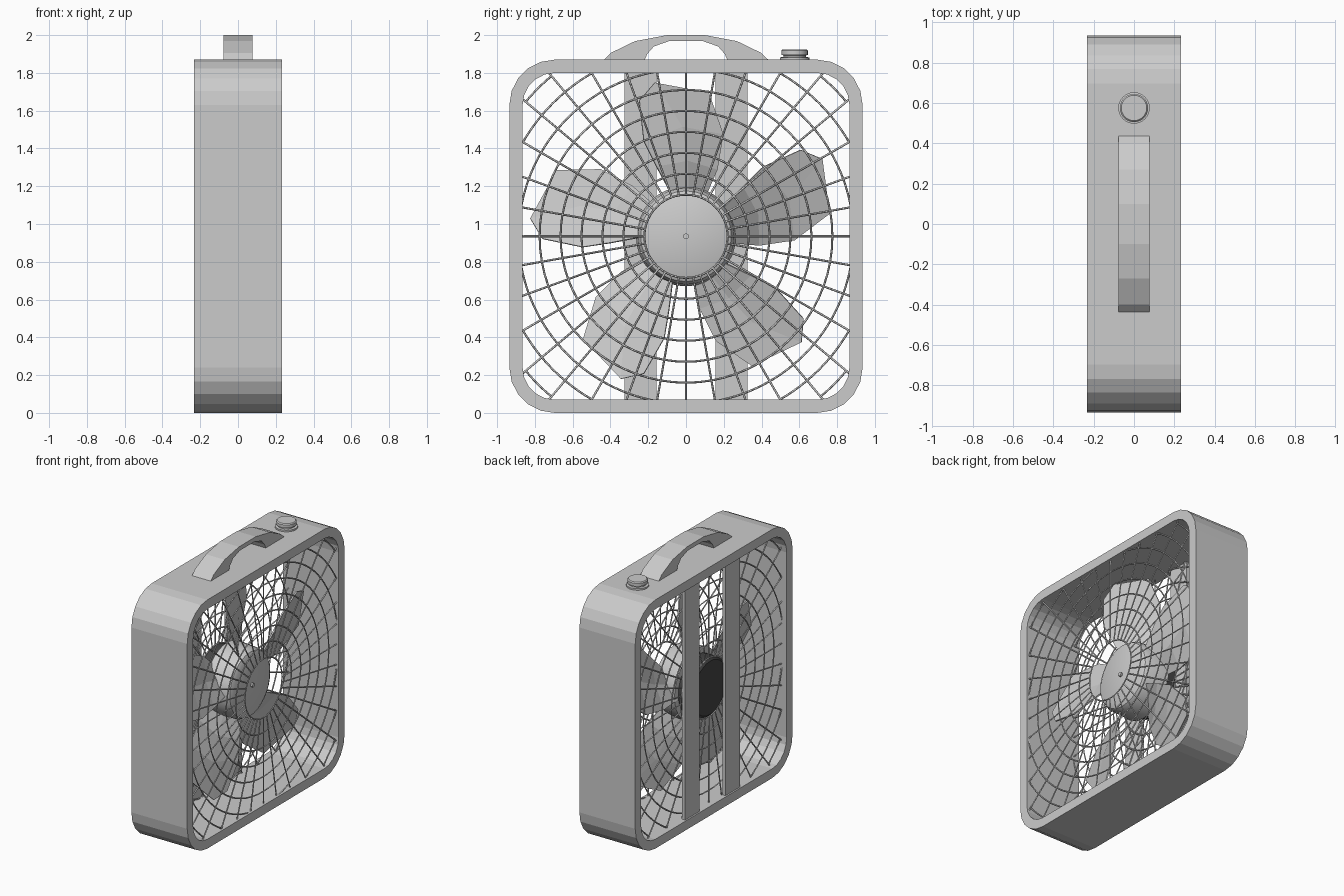
import bpy, bmesh, math
from math import sin, cos, pi, radians

if "Cube" in bpy.data.objects:
    bpy.data.objects.remove(bpy.data.objects["Cube"])

CZ = 0.935            # height of the fan axis
IN, IR = 0.865, 0.17  # inner half size and corner radius of the frame


def make(name, bm, mat=None):
    bmesh.ops.recalc_face_normals(bm, faces=bm.faces)
    me = bpy.data.meshes.new(name)
    bm.to_mesh(me)
    bm.free()
    ob = bpy.data.objects.new(name, me)
    bpy.context.collection.objects.link(ob)
    if mat:
        me.materials.append(mat)
    return ob


def rounded(half, rad, n=5):
    pts = []
    for q in range(4):
        a0 = q * pi / 2
        c = half - rad
        cx = c if q in (0, 3) else -c
        cy = c if q < 2 else -c
        for i in range(n + 1):
            a = a0 + i / n * pi / 2
            pts.append((cx + rad * cos(a), cy + rad * sin(a)))
    return pts


def box(name, x0, x1, y0, y1, z0, z1):
    bm = bmesh.new()
    bmesh.ops.create_cube(bm, size=1)
    for v in bm.verts:
        v.co = ((x0 + x1) / 2 + v.co.x * (x1 - x0), (y0 + y1) / 2 + v.co.y * (y1 - y0),
                (z0 + z1) / 2 + v.co.z * (z1 - z0))
    return make(name, bm)


def lathe(name, prof, place, n=32, mat=None):
    """Closed solid turned from (radius, position) pairs."""
    bm = bmesh.new()
    rings = [[bm.verts.new(place(r * cos(2 * pi * i / n), r * sin(2 * pi * i / n), h))
              for i in range(n)] for r, h in prof]
    for a, b in zip(rings, rings[1:]):
        for i in range(n):
            bm.faces.new((a[i], a[(i + 1) % n], b[(i + 1) % n], b[i]))
    bm.faces.new(rings[0])
    bm.faces.new(rings[-1])
    ob = make(name, bm, mat)
    bpy.context.view_layer.objects.active = ob
    ob.select_set(True)
    bpy.ops.object.shade_smooth_by_angle(angle=radians(30))
    ob.select_set(False)
    return ob


def on_axis(a, b, h):
    return (h, a, CZ + b)


# Rounded square housing
bm = bmesh.new()
loops = []
for pts, x in ((rounded(0.935, 0.24), -0.232), (rounded(0.935, 0.24), 0.232),
               (rounded(IN, IR), 0.232), (rounded(IN, IR), -0.232)):
    loops.append([bm.verts.new((x, y, CZ + z)) for y, z in pts])
for k in range(4):
    a, b = loops[k], loops[(k + 1) % 4]
    for i in range(len(a)):
        j = (i + 1) % len(a)
        bm.faces.new((a[i], a[j], b[j], b[i]))
make("housing", bm)


# Wire grilles: rings and spokes clipped to the opening
def reach(t):
    c, s = abs(cos(t)), abs(sin(t))
    r = IN / max(c, s)
    k = IN - IR
    if min(r * c, r * s) > k:
        d = k * (c + s)
        r = d + math.sqrt(d * d - 2 * k * k + IR * IR)
    return r


def grille(name, x):
    cu = bpy.data.curves.new(name, 'CURVE')
    cu.dimensions = '3D'
    cu.bevel_depth = 0.0055
    cu.bevel_resolution = 0

    def wire(pts, cyclic=False):
        sp = cu.splines.new('POLY')
        sp.points.add(len(pts) - 1)
        for p, (r, t) in zip(sp.points, pts):
            p.co = (x, r * cos(t), CZ + r * sin(t), 1)
        sp.use_cyclic_u = cyclic

    for i in range(36):
        t = i * pi / 18
        wire([(0.22, t), (reach(t) + 0.01, t)])
    n = 144
    for k in range(9):
        r = 0.22 + 0.111 * k
        ts = [2 * pi * i / n for i in range(n)]
        if r < IN:
            wire([(r, t) for t in ts[::2]], True)
            continue
        run = []
        for t in ts + [2 * pi]:
            if r < reach(t) + 0.015:
                run.append((r, t))
            else:
                if len(run) > 1:
                    wire(run)
                run = []
    ob = bpy.data.objects.new(name, cu)
    bpy.context.collection.objects.link(ob)
    bpy.context.view_layer.objects.active = ob
    ob.select_set(True)
    bpy.ops.object.convert(target='MESH')
    bpy.context.object.select_set(False)


grille("front_grille", 0.212)
grille("rear_grille", -0.188)

# Rear support bars
for s, side in ((-1, "left"), (1, "right")):
    y0, y1 = sorted((s * 0.155, s * 0.325))
    box("support_bar_" + side, -0.22, -0.195, y0, y1, 0.06, 1.81)

# Motor, hub and shaft tip
dark = bpy.data.materials.new("dark_motor")
dark.diffuse_color = (0.06, 0.06, 0.06, 1)
dark.use_nodes = True
dark.node_tree.nodes["Principled BSDF"].inputs["Base Color"].default_value = dark.diffuse_color
lathe("motor", [(0.2, -0.2), (0.22, -0.185), (0.22, -0.08)], on_axis, mat=dark)
lathe("hub", [(0.265, -0.09), (0.255, 0.07), (0.24, 0.1), (0.21, 0.115)], on_axis)
lathe("shaft_tip", [(0.015, 0.1), (0.015, 0.13)], on_axis, n=12)

# Five pitched blades: rows of (radius, degrees) from low to high edge
rows = [[(0.235, -8), (0.235, 15), (0.235, 37)],
        [(0.39, -7), (0.40, 17), (0.40, 41)],
        [(0.575, -2), (0.58, 20), (0.55, 42)],
        [(0.77, 9), (0.83, 29.5), (0.76, 37)]]
for b in range(5):
    bm = bmesh.new()
    grid = []
    for row in rows:
        g = []
        for r, d in row:
            t = radians(d + 72 * b)
            x = 0.085 * (d - 17) / 25 - 0.005
            g.append(bm.verts.new((x, r * cos(t), CZ + r * sin(t))))
        grid.append(g)
    for p, q in zip(grid, grid[1:]):
        for i in range(2):
            bm.faces.new((p[i], p[i + 1], q[i + 1], q[i]))
    ob = make(f"blade_{b + 1}", bm)
    m = ob.modifiers.new("thickness", 'SOLIDIFY')
    m.thickness = 0.01
    m.offset = 0

# Carry handle arch
outer = [(0.44, 1.865), (0.40, 1.905), (0.27, 1.968), (0.1, 2.0)]
inner = [(0.22, 1.865), (0.205, 1.9), (0.17, 1.94), (0.09, 1.968)]
full = [[(-y, z) for y, z in c] + [(y, z) for y, z in reversed(c)] for c in (outer, inner)]
bm = bmesh.new()
L = [[bm.verts.new((x, y, z)) for y, z in c] for x in (-0.078, 0.078) for c in full]
n = len(L[0])
for a, b in ((0, 1), (2, 3), (0, 2), (1, 3)):
    for i in range(n - 1):
        bm.faces.new((L[a][i], L[a][i + 1], L[b][i + 1], L[b][i]))
for i in (0, n - 1):
    bm.faces.new((L[0][i], L[1][i], L[3][i], L[2][i]))
make("carry_handle", bm)

# Speed knob on the top
lathe("speed_knob", [(0.078, 1.865), (0.078, 1.882), (0.06, 1.884), (0.06, 1.893), (0.07, 1.895),
                     (0.07, 1.918), (0.063, 1.925)], lambda a, b, h: (a, 0.575 + b, h), n=24)
